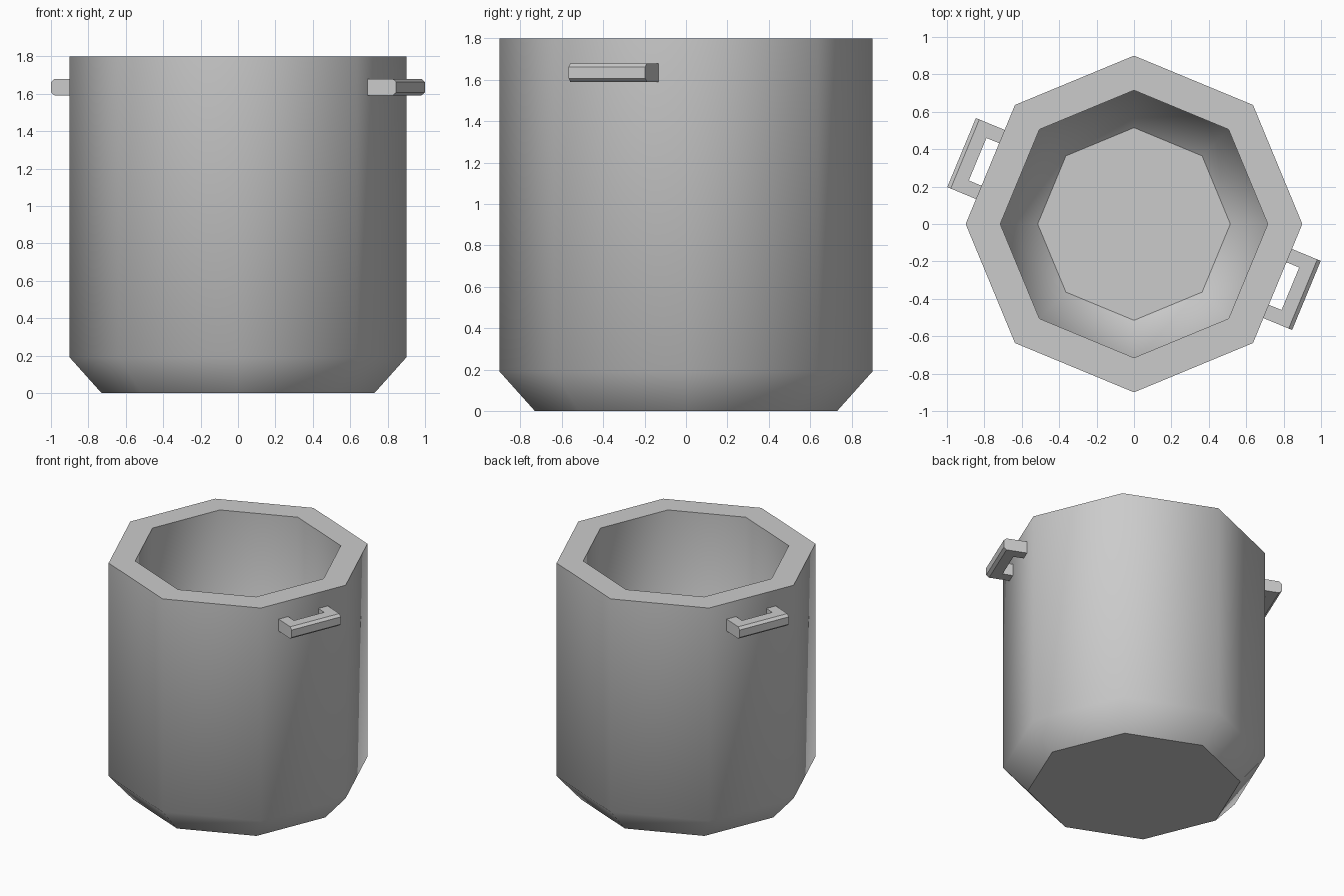
import bpy
import bmesh
from math import cos, sin, pi, radians

if "Cube" in bpy.data.objects:
    bpy.data.objects.remove(bpy.data.objects["Cube"])


def loft(name, rings, smooth):
    """Skin a stack of equal-length point rings and cap both ends."""
    bm = bmesh.new()
    loops = [[bm.verts.new(p) for p in ring] for ring in rings]
    n = len(loops[0])
    for a, b in zip(loops, loops[1:]):
        for i in range(n):
            j = (i + 1) % n
            bm.faces.new((a[i], a[j], b[j], b[i]))
    bm.faces.new(loops[0][::-1])
    bm.faces.new(loops[-1])
    bmesh.ops.recalc_face_normals(bm, faces=bm.faces[:])
    mesh = bpy.data.meshes.new(name)
    bm.to_mesh(mesh)
    bm.free()
    obj = bpy.data.objects.new(name, mesh)
    bpy.context.collection.objects.link(obj)
    if smooth:
        bpy.ops.object.select_all(action='DESELECT')
        obj.select_set(True)
        bpy.context.view_layer.objects.active = obj
        bpy.ops.object.shade_smooth_by_angle(angle=radians(46))
    return obj


# Pot body: eight-sided, chamfered foot, thick rim, hollow inside (radius, z)
SIDES = 8
profile = [(0.73, 0.0), (0.90, 0.19), (0.90, 1.80),
           (0.715, 1.80), (0.715, 0.40), (0.515, 0.20)]
loft("pot_body", [[(r * cos(2 * pi * i / SIDES), r * sin(2 * pi * i / SIDES), z)
                   for i in range(SIDES)] for r, z in profile], True)


# Handles: U-shaped brackets with a chamfered outer bar, on opposite faces
def bracket(depth, z):
    wall, inner, half, gap = 0.80, 0.905, 0.20, 0.123
    return [(wall, -half, z), (depth, -half, z), (depth, half, z), (wall, half, z),
            (wall, gap, z), (inner, gap, z), (inner, -gap, z), (wall, -gap, z)]


levels = [(0.978, 1.59), (0.998, 1.607), (0.998, 1.663), (0.978, 1.68)]
for name, angle in (("left_handle", 157.5), ("right_handle", -22.5)):
    handle = loft(name, [bracket(d, z) for d, z in levels], False)
    handle.rotation_euler.z = radians(angle)
